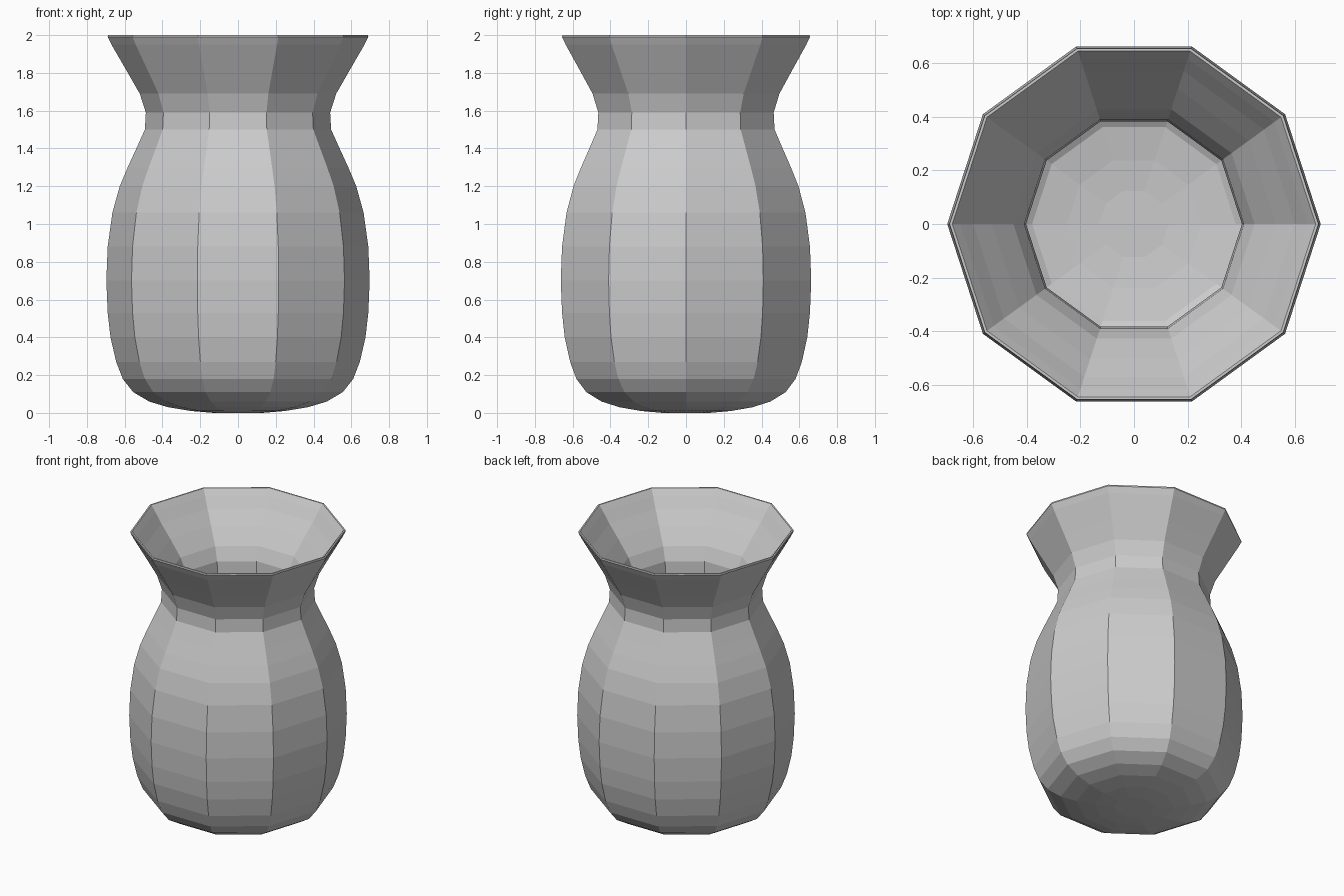
import bpy
import bmesh
from math import cos, sin, tau

cube = bpy.data.objects.get("Cube")
if cube:
    bpy.data.objects.remove(cube, do_unlink=True)

SIDES = 10

# Outer wall from the foot up to the lip, as (radius, height)
OUTER = [(0.13, 0.0), (0.25, 0.01), (0.37, 0.03), (0.47, 0.06), (0.555, 0.11),
         (0.61, 0.18), (0.645, 0.27), (0.675, 0.4), (0.69, 0.53), (0.697, 0.7),
         (0.69, 0.88), (0.665, 1.06), (0.626, 1.2), (0.584, 1.3), (0.538, 1.4),
         (0.493, 1.5), (0.488, 1.59), (0.52, 1.69), (0.583, 1.8),
         (0.67, 1.95), (0.69, 1.99)]

# Lip and inner wall from the lip down to the floor
INNER = [(0.688, 2.0), (0.678, 2.0), (0.648, 1.96), (0.6, 1.89), (0.53, 1.8),
         (0.45, 1.69), (0.41, 1.6), (0.403, 1.5), (0.46, 1.37), (0.545, 1.2),
         (0.59, 1.06), (0.615, 0.7), (0.595, 0.4), (0.56, 0.27), (0.49, 0.17),
         (0.38, 0.11), (0.25, 0.09), (0.13, 0.08)]


def lathe(name, profile, material):
    """Turn a profile into a closed faceted body."""
    bm = bmesh.new()
    rings = [[bm.verts.new((r * cos(tau * i / SIDES), r * sin(tau * i / SIDES), z))
              for i in range(SIDES)] for r, z in profile]
    for low, high in zip(rings, rings[1:]):
        for i in range(SIDES):
            j = (i + 1) % SIDES
            bm.faces.new((low[i], low[j], high[j], high[i]))
    bm.faces.new(rings[0][::-1])
    bm.faces.new(rings[-1])
    bmesh.ops.recalc_face_normals(bm, faces=bm.faces[:])
    mesh = bpy.data.meshes.new(name)
    bm.to_mesh(mesh)
    bm.free()
    mesh.materials.append(material)
    obj = bpy.data.objects.new(name, mesh)
    bpy.context.collection.objects.link(obj)
    return obj


# Plain grey clay
clay = bpy.data.materials.new("grey_clay")
clay.use_nodes = True
color = (0.6, 0.6, 0.6, 1.0)
clay.diffuse_color = color
clay.node_tree.nodes["Principled BSDF"].inputs["Base Color"].default_value = color

lathe("vase", OUTER + INNER, clay)
